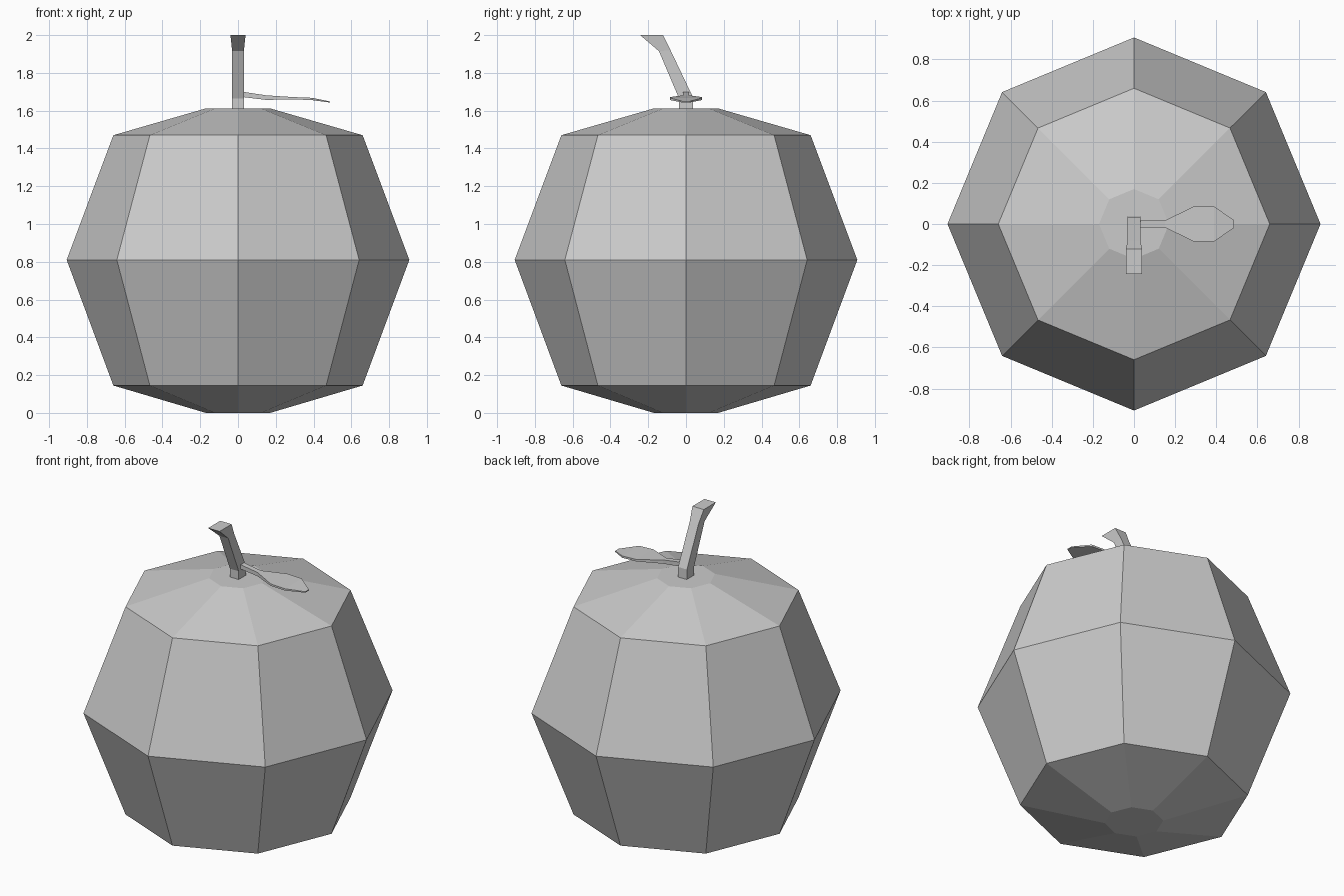
import bpy
import bmesh
from math import cos, sin, pi
from mathutils import Vector

cube = bpy.data.objects.get("Cube")
if cube:
    bpy.data.objects.remove(cube, do_unlink=True)

# Single flat material
grey = bpy.data.materials.new("plain_grey")
grey.use_nodes = True
colour = (0.6, 0.6, 0.6, 1.0)
grey.diffuse_color = colour
grey.node_tree.nodes["Principled BSDF"].inputs["Base Color"].default_value = colour


def loft(name, rings):
    """Bridge closed rings of equal length and cap both ends."""
    bm = bmesh.new()
    loops = [[bm.verts.new(p) for p in ring] for ring in rings]
    n = len(loops[0])
    for low, high in zip(loops, loops[1:]):
        for i in range(n):
            j = (i + 1) % n
            bm.faces.new((low[i], low[j], high[j], high[i]))
    bm.faces.new(loops[0][::-1])
    bm.faces.new(loops[-1])
    bmesh.ops.recalc_face_normals(bm, faces=bm.faces)
    mesh = bpy.data.meshes.new(name)
    bm.to_mesh(mesh)
    bm.free()
    mesh.materials.append(grey)
    obj = bpy.data.objects.new(name, mesh)
    bpy.context.collection.objects.link(obj)
    return obj


# Eight-sided fruit body: radius, height
SIDES = 8
profile = [(0.17, 0.0), (0.66, 0.145), (0.907, 0.81), (0.66, 1.47), (0.17, 1.612)]
loft("fruit_body", [
    [Vector((r * cos(2 * pi * i / SIDES), r * sin(2 * pi * i / SIDES), z))
     for i in range(SIDES)]
    for r, z in profile])

# Square stem leaning forward: half width, front (y, z), back (y, z)
stem = [(0.031, (-0.037, 1.605), (0.037, 1.605)),
        (0.031, (-0.037, 1.665), (0.035, 1.675)),
        (0.031, (-0.143, 1.915), (-0.082, 1.92)),
        (0.04, (-0.243, 2.0), (-0.122, 2.0))]
loft("stem", [
    [Vector((-w, *front)), Vector((w, *front)), Vector((w, *back)), Vector((-w, *back))]
    for w, front, back in stem])

# Thin leaf on a stalk: x, half width, underside height, top height
leaf = [(0.025, 0.017, 1.672, 1.700),
        (0.15, 0.017, 1.657, 1.681),
        (0.29, 0.085, 1.660, 1.672),
        (0.39, 0.085, 1.656, 1.668),
        (0.487, 0.018, 1.643, 1.649)]
loft("leaf", [
    [Vector((x, -w, low)), Vector((x, w, low)), Vector((x, w, high)), Vector((x, -w, high))]
    for x, w, low, high in leaf])
